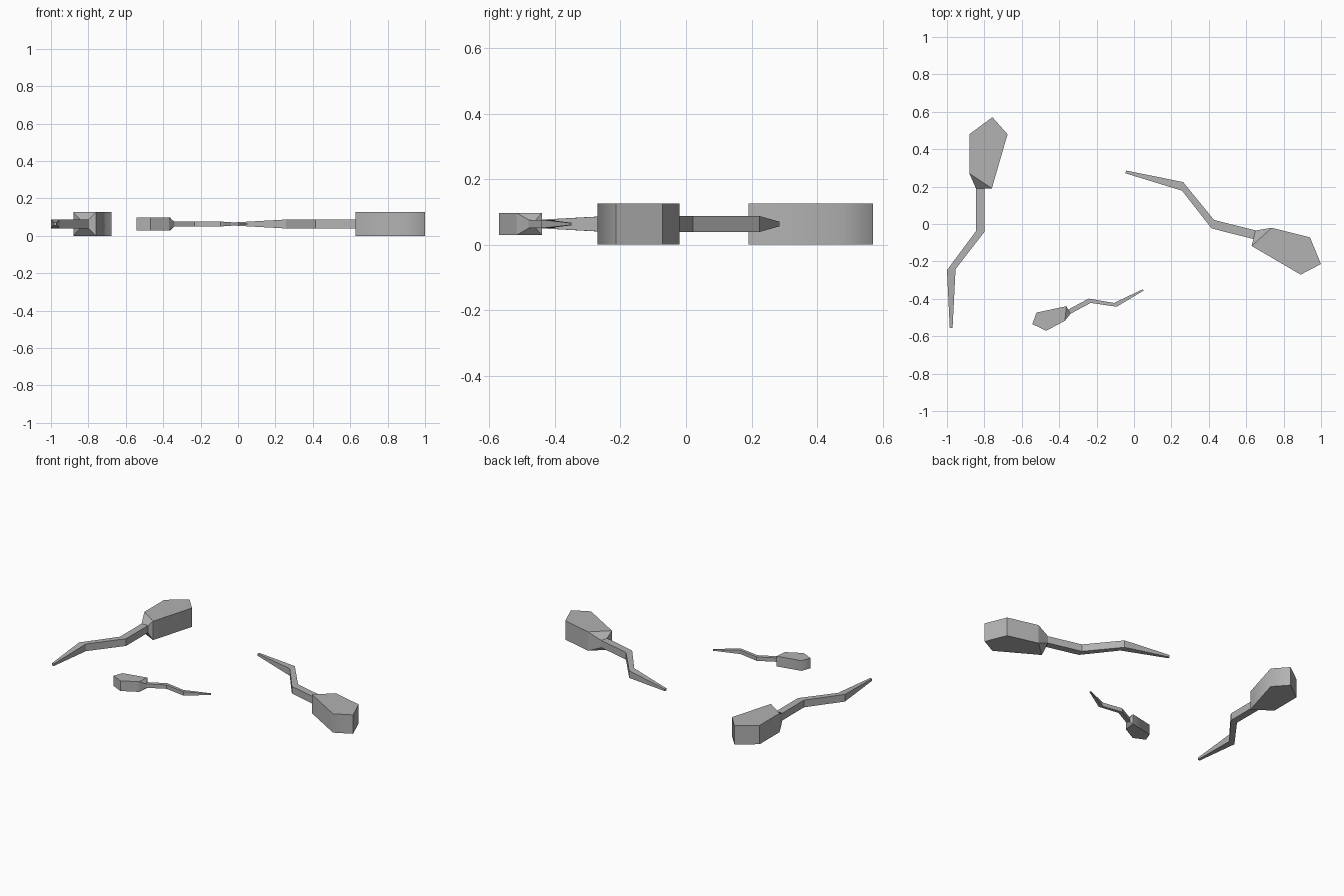
import bpy, bmesh
from math import radians

if "Cube" in bpy.data.objects:
    bpy.data.objects.remove(bpy.data.objects["Cube"])

MID = 0.063           # height of the centre plane
TIP = (-0.978, -0.556)  # tail tip, used as the local origin

# Tail cross-sections from tip to body: left point, right point, half height
SECTIONS = [
    ((-0.985, -0.556), (-0.970, -0.556), 0.007),
    ((-1.000, -0.247), (-0.954, -0.241), 0.024),
    ((-0.845, -0.038), (-0.798, -0.040), 0.024),
    ((-0.845, 0.190), (-0.798, 0.190), 0.024),
    ((-0.880, 0.270), (-0.760, 0.190), 0.063),
]
# Rest of the body outline, left side round the nose to the right side
HEAD = [(-0.880, 0.480), (-0.757, 0.571), (-0.676, 0.480)]

grey = bpy.data.materials.new("dark_grey")
grey.diffuse_color = (0.445, 0.445, 0.445, 1)
grey.use_nodes = True
grey.node_tree.nodes["Principled BSDF"].inputs["Base Color"].default_value = grey.diffuse_color


def tadpole_mesh():
    bm = bmesh.new()

    def vert(p, z):
        return bm.verts.new((p[0] - TIP[0], p[1] - TIP[1], z))

    # Tail and neck: loft of rectangular rings
    rings = [[vert(l, -h), vert(r, -h), vert(r, h), vert(l, h)]
             for l, r, h in SECTIONS]
    bm.faces.new(rings[0])
    for a, b in zip(rings, rings[1:]):
        for i in range(4):
            j = (i + 1) % 4
            bm.faces.new((a[i], a[j], b[j], b[i]))

    # Body: flat five-sided slab open towards the neck
    lb, rb, rt, lt = rings[-1]
    low = [lb] + [vert(p, -MID) for p in HEAD] + [rb]
    top = [lt] + [vert(p, MID) for p in HEAD] + [rt]
    bm.faces.new(low)
    bm.faces.new(top)
    sides = [bm.faces.new((low[i], low[i + 1], top[i + 1], top[i]))
             for i in range(4)]

    # Only the right shoulder is shaded smooth, every other edge is sharp
    for f in sides[2:]:
        f.smooth = True
    shoulder = bm.edges.get((low[3], top[3]))
    for e in bm.edges:
        e.smooth = e is shoulder or e == shoulder

    bmesh.ops.recalc_face_normals(bm, faces=bm.faces[:])
    me = bpy.data.meshes.new("tadpole")
    bm.to_mesh(me)
    bm.free()
    me.materials.append(grey)
    return me


# Three copies: name, tail tip position, turn, size
mesh = tadpole_mesh()
for name, (x, y), turn, size in [
    ("left_tadpole", TIP, 0, 1.0),
    ("right_tadpole", (-0.044, 0.279), -104.2, 1.005),
    ("small_tadpole", (0.049, -0.353), 118.2, 0.54),
]:
    ob = bpy.data.objects.new(name, mesh)
    ob.location = (x, y, MID)
    ob.rotation_euler.z = radians(turn)
    ob.scale = (size, size, min(size, 1.0))
    bpy.context.collection.objects.link(ob)
